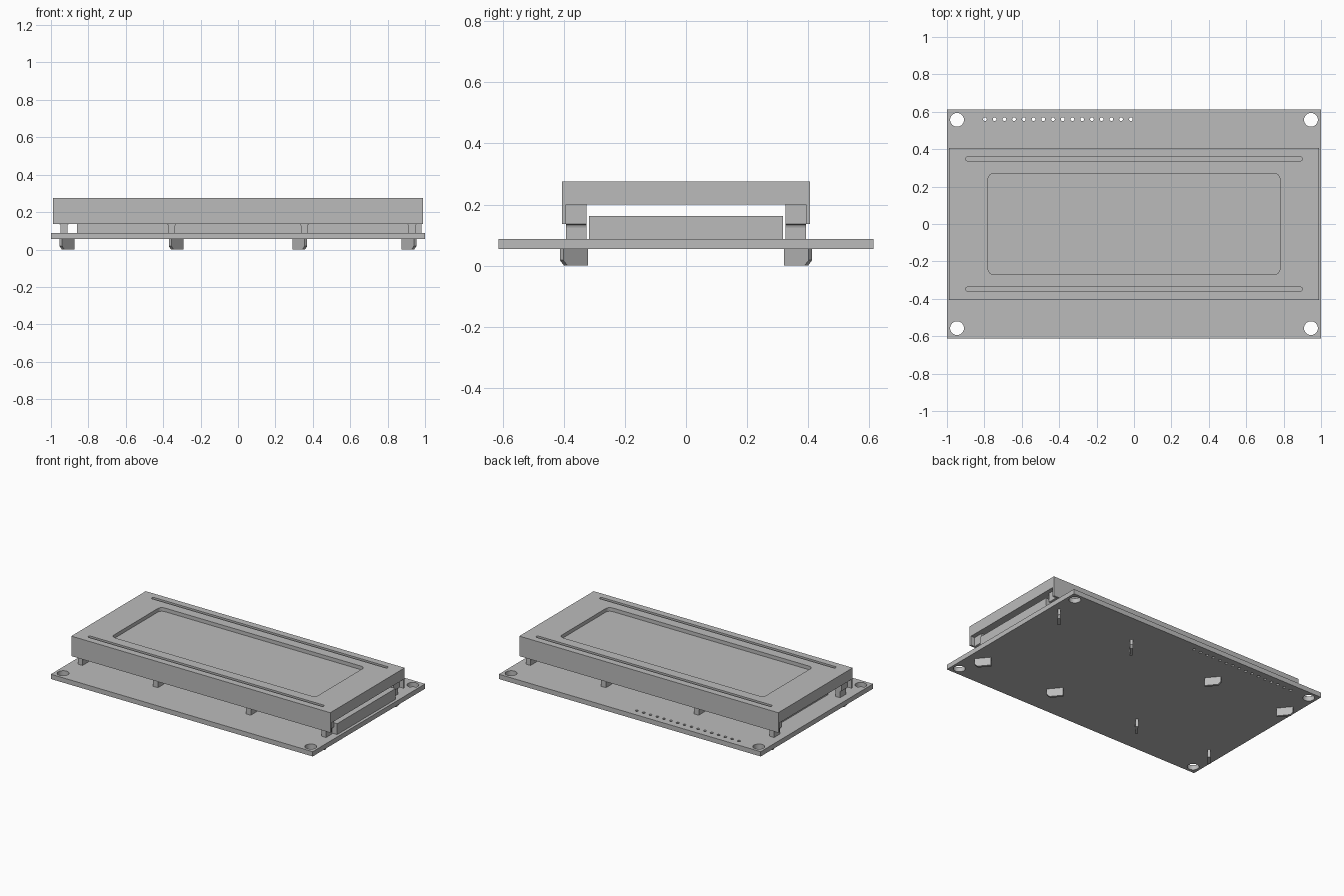
import bpy, bmesh, math
from mathutils import Matrix, Vector

if "Cube" in bpy.data.objects:
    bpy.data.objects.remove(bpy.data.objects["Cube"])

grey = bpy.data.materials.new("plain_grey")
grey.use_nodes = True
grey.diffuse_color = (0.5, 0.5, 0.5, 1)
grey.node_tree.nodes["Principled BSDF"].inputs["Base Color"].default_value = (0.5, 0.5, 0.5, 1)


def finish(bm, name):
    bmesh.ops.recalc_face_normals(bm, faces=bm.faces)
    mesh = bpy.data.meshes.new(name)
    bm.to_mesh(mesh)
    bm.free()
    mesh.materials.append(grey)
    obj = bpy.data.objects.new(name, mesh)
    bpy.context.collection.objects.link(obj)
    return obj


def add_box(bm, x0, x1, y0, y1, z0, z1):
    size = Matrix.Diagonal((x1 - x0, y1 - y0, z1 - z0, 1))
    place = Matrix.Translation(((x0 + x1) / 2, (y0 + y1) / 2, (z0 + z1) / 2))
    bmesh.ops.create_cube(bm, size=1, matrix=place @ size)


def add_prism(bm, points, along):
    face = bm.faces.new([bm.verts.new(p) for p in points])
    new = bmesh.ops.extrude_face_region(bm, geom=[face])["geom"]
    moved = [g for g in new if isinstance(g, bmesh.types.BMVert)]
    bmesh.ops.translate(bm, verts=moved, vec=along)


def add_rounded_slab(bm, half_x, half_y, r, z0, z1, cy=0):
    points = []
    for i, (sx, sy) in enumerate(((1, 1), (-1, 1), (-1, -1), (1, -1))):
        for k in range(7):
            a = math.pi / 2 * (i + k / 6)
            points.append((sx * (half_x - r) + r * math.cos(a),
                           cy + sy * (half_y - r) + r * math.sin(a), z0))
    add_prism(bm, points, (0, 0, z1 - z0))


def add_hole(bm, x, y, r, sides):
    bmesh.ops.create_cone(bm, cap_ends=True, segments=sides, radius1=r, radius2=r,
                          depth=0.2, matrix=Matrix.Translation((x, y, 0.07)))


def cut(obj, cutter):
    cutter.hide_render = True
    mod = obj.modifiers.new("cut", "BOOLEAN")
    mod.operation = "DIFFERENCE"
    mod.solver = "EXACT"
    mod.object = cutter
    graph = bpy.context.evaluated_depsgraph_get()
    mesh = bpy.data.meshes.new_from_object(obj.evaluated_get(graph))
    obj.modifiers.clear()
    obj.data = mesh
    bpy.data.objects.remove(cutter)


def smooth(obj):
    bpy.ops.object.select_all(action="DESELECT")
    obj.select_set(True)
    bpy.context.view_layer.objects.active = obj
    bpy.ops.object.shade_smooth_by_angle(angle=math.radians(30))


# Circuit board with mounting holes and a row of pin holes
bm = bmesh.new()
add_box(bm, -1, 1, -0.613, 0.613, 0.055, 0.088)
board = finish(bm, "circuit_board")
bm = bmesh.new()
for sx in (-1, 1):
    for sy in (-1, 1):
        add_hole(bm, sx * 0.946, sy * 0.557, 0.037, 32)
for i in range(16):
    add_hole(bm, -0.797 + 0.052 * i, 0.56, 0.01, 12)
cut(board, finish(bm, "hole_cutter"))
smooth(board)

# Display frame: thick top with long skirts, open underneath at both ends
bm = bmesh.new()
profile = [(-0.406, 0.275), (-0.406, 0.137), (-0.393, 0.137), (-0.393, 0.2)]
profile += [(-y, z) for y, z in reversed(profile)]
add_prism(bm, [(-0.989, y, z) for y, z in profile], (1.978, 0, 0))
frame = finish(bm, "display_frame")
bm = bmesh.new()
add_rounded_slab(bm, 0.78, 0.27, 0.03, 0.25, 0.3)
for sy in (-1, 1):
    add_rounded_slab(bm, 0.9, 0.011, 0.0105, 0.255, 0.3, sy * 0.348)
cut(frame, finish(bm, "recess_cutter"))
smooth(frame)

# Backlight block under the frame
bm = bmesh.new()
add_box(bm, -0.86, 0.98, -0.318, 0.318, 0.088, 0.163)
finish(bm, "backlight_block")

# Frame legs, flaring at the top, and the twisted tabs beneath the board
legs, tabs = bmesh.new(), bmesh.new()
for sx in (-1, 1):
    for sy in (-1, 1):
        for leg_x, tab_x in ((0.93, 0.914), (0.355, 0.33)):
            half = [(0.018, 0.088), (0.018, 0.125), (0.021, 0.134), (0.03, 0.137), (0.03, 0.2)]
            outline = half + [(-x, z) for x, z in reversed(half)]
            add_prism(legs, [(sx * leg_x + x, sy * 0.326, z) for x, z in outline],
                      (0, sy * 0.067, 0))
            # Tab turned outward, with a chamfered outer lower corner
            out = Vector((sx * 0.63, sy * 0.77, 0))
            side = Vector((-out.y, out.x, 0)) * 0.018
            shape = [(-0.052, 0), (0.034, 0), (0.052, 0.018), (0.052, 0.055), (-0.052, 0.055)]
            base = Vector((sx * tab_x, sy * 0.367, 0)) - side / 2
            add_prism(tabs, [base + out * d + Vector((0, 0, z)) for d, z in shape], side)
finish(legs, "frame_legs")
finish(tabs, "twisted_tabs")
